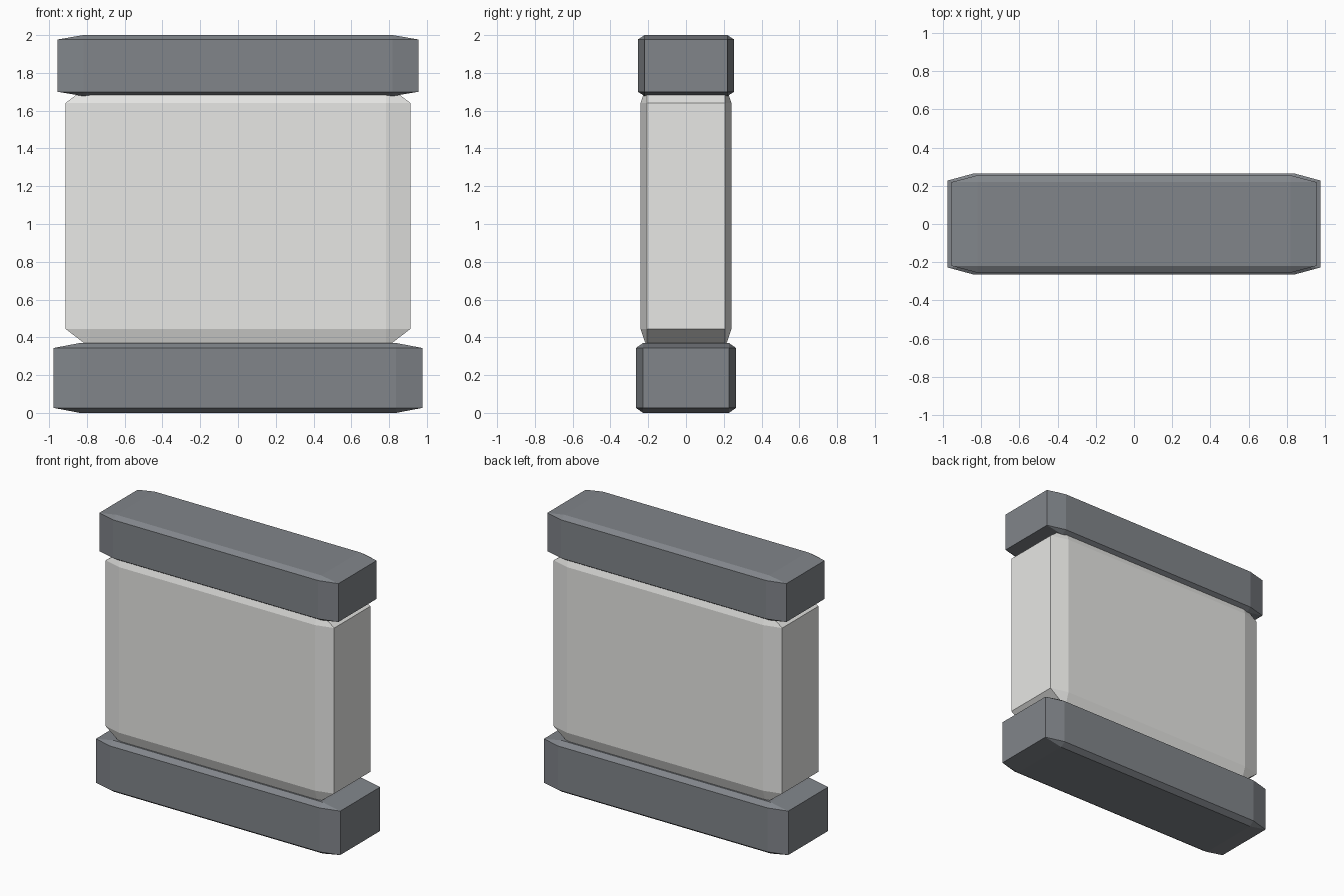
import bpy
import bmesh
from mathutils import Matrix

default_cube = bpy.data.objects.get("Cube")
if default_cube:
    bpy.data.objects.remove(default_cube, do_unlink=True)


def make_material(name, rgb):
    color = (*rgb, 1.0)
    mat = bpy.data.materials.new(name)
    mat.use_nodes = True
    mat.diffuse_color = color
    bsdf = next(n for n in mat.node_tree.nodes if n.type == "BSDF_PRINCIPLED")
    bsdf.inputs["Base Color"].default_value = color
    return mat


def chamfered_block(name, half_x, half_y, bottom, top, mat):
    """Chamfered cube stretched to size, so the chamfer scales with each axis."""
    bm = bmesh.new()
    bmesh.ops.create_cube(bm, size=2)
    bmesh.ops.bevel(bm, geom=bm.edges[:], offset=1 / 7, offset_type="OFFSET",
                    segments=1, profile=0.5, affect="EDGES")
    size = Matrix.Diagonal((half_x, half_y, (top - bottom) / 2, 1))
    bm.transform(Matrix.Translation((0, 0, (top + bottom) / 2)) @ size)
    bmesh.ops.recalc_face_normals(bm, faces=bm.faces[:])
    mesh = bpy.data.meshes.new(name)
    bm.to_mesh(mesh)
    bm.free()
    mesh.materials.append(mat)
    obj = bpy.data.objects.new(name, mesh)
    bpy.context.collection.objects.link(obj)
    return obj


dark_grey = make_material("dark slate grey", (0.22, 0.235, 0.255))
light_grey = make_material("light warm grey", (0.8, 0.8, 0.78))

# Plinth, wall panel sunk slightly into both neighbours, and coping on top
chamfered_block("base_plinth", 0.976, 0.265, 0, 0.37, dark_grey)
chamfered_block("wall_panel", 0.913, 0.241, 0.345, 1.74, light_grey)
chamfered_block("top_coping", 0.955, 0.255, 1.677, 2, dark_grey)
